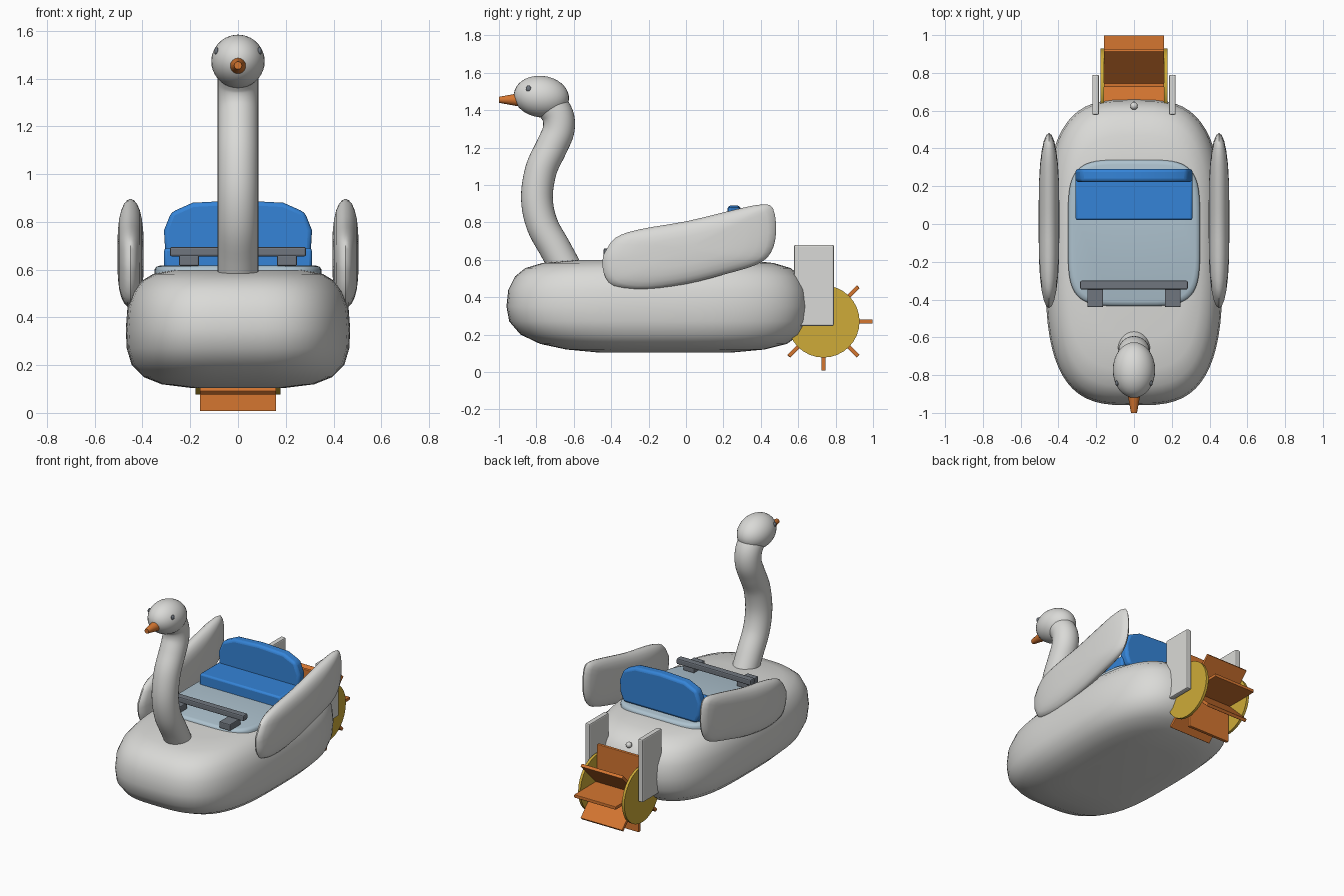
import bpy, bmesh, math
from mathutils import Vector, Matrix

if "Cube" in bpy.data.objects:
    bpy.data.objects.remove(bpy.data.objects["Cube"], do_unlink=True)


def material(name, rgb):
    m = bpy.data.materials.new(name)
    m.use_nodes = True
    m.diffuse_color = (*rgb, 1)
    m.node_tree.nodes["Principled BSDF"].inputs["Base Color"].default_value = (*rgb, 1)
    return m


WHITE = material("soft white", (0.70, 0.70, 0.68))
BLUE = material("seat blue", (0.035, 0.23, 0.68))
PALE = material("pale blue", (0.42, 0.54, 0.62))
ORANGE = material("orange", (0.66, 0.18, 0.03))
YELLOW = material("golden yellow", (0.62, 0.41, 0.04))
GREY = material("slate grey", (0.16, 0.18, 0.21))


def finish(name, bm, mat, smooth=None, bevel=0, segments=2):
    bmesh.ops.recalc_face_normals(bm, faces=bm.faces)
    me = bpy.data.meshes.new(name)
    bm.to_mesh(me)
    bm.free()
    me.materials.append(mat)
    ob = bpy.data.objects.new(name, me)
    bpy.context.collection.objects.link(ob)
    if bevel:
        mod = ob.modifiers.new("rounding", "BEVEL")
        mod.width, mod.segments = bevel, segments
        mod.limit_method = "ANGLE"
    if smooth:
        bpy.ops.object.select_all(action="DESELECT")
        ob.select_set(True)
        bpy.context.view_layer.objects.active = ob
        bpy.ops.object.shade_smooth_by_angle(angle=math.radians(smooth))
    return ob


def loft(name, rings, mat, smooth=40, **kw):
    bm = bmesh.new()
    loops = [[bm.verts.new(p) for p in ring] for ring in rings]
    for a, b in zip(loops, loops[1:]):
        for i in range(len(a)):
            j = (i + 1) % len(a)
            bm.faces.new((a[i], a[j], b[j], b[i]))
    bm.faces.new(loops[0])
    bm.faces.new(loops[-1])
    return finish(name, bm, mat, smooth, **kw)


def box(name, lo, hi, mat, **kw):
    bm = bmesh.new()
    lo, hi = Vector(lo), Vector(hi)
    bmesh.ops.create_cube(bm, size=1, matrix=Matrix.Translation((lo + hi) / 2)
                          @ Matrix.Diagonal((*(hi - lo), 1)))
    return finish(name, bm, mat, **kw)


def ball(name, centre, radii, mat, tilt=0):
    bm = bmesh.new()
    bmesh.ops.create_uvsphere(bm, u_segments=32, v_segments=18, radius=1,
                              matrix=Matrix.Translation(centre) @ Matrix.Rotation(tilt, 4, "X")
                              @ Matrix.Diagonal((*radii, 1)))
    return finish(name, bm, mat, 60)


def cone(name, centre, r1, r2, depth, axis_turn, mat, sides=24):
    bm = bmesh.new()
    bmesh.ops.create_cone(bm, cap_ends=True, segments=sides, radius1=r1, radius2=r2, depth=depth,
                          matrix=Matrix.Translation(centre) @ axis_turn)
    return finish(name, bm, mat, 40)


def oval(z, half, front, back, power, n=64):
    """Rounded rectangular outline at one height."""
    ring = []
    for i in range(n):
        c, s = math.cos(math.tau * i / n), math.sin(math.tau * i / n)
        ring.append((half * math.copysign(abs(c) ** (2 / power), c),
                     (front + back) / 2 + (back - front) / 2
                     * math.copysign(abs(s) ** (2 / power), s), z))
    return ring


def spline(points, steps=5):
    """Catmull-Rom curve through 2D points."""
    p = [Vector(q) for q in points]
    p = [2 * p[0] - p[1]] + p + [2 * p[-1] - p[-2]]
    out = []
    for a, b, c, d in zip(p, p[1:], p[2:], p[3:]):
        for k in range(steps):
            t = k / steps
            out.append(0.5 * (2 * b + (c - a) * t + (2 * a - 5 * b + 4 * c - d) * t * t
                              + (3 * b - a - 3 * c + d) * t ** 3))
    return out + [p[-2]]


# Hull: outlines stacked from keel to deck (height, half width, front, back)
hull = [(.105, .20, -.48, .26), (.12, .32, -.64, .42), (.15, .395, -.78, .54),
        (.20, .445, -.885, .61), (.27, .466, -.945, .65), (.35, .47, -.96, .66),
        (.44, .463, -.95, .65), (.51, .437, -.915, .615), (.555, .40, -.86, .56),
        (.582, .355, -.77, .47), (.598, .28, -.6, .33)]
loft("hull", [oval(*level, 3.2) for level in hull], WHITE, 60)

# Cockpit floor
loft("cockpit_floor", [oval(z, .35 - i, -.435 + i, .34 - i, 4.5)
                       for z, i in ((.57, 0), (.6, 0), (.612, .008), (.617, .025))], PALE)

# Bench
box("seat_cushion", (-.31, .02, .6), (.31, .25, .69), BLUE, bevel=.012, smooth=40)
half_back = [(.28, .62), (.305, .68), (.31, .765), (.28, .84), (.19, .88)]
outline = half_back + [(0, .89)] + [(-x, z) for x, z in reversed(half_back)]
loft("seat_back", [[(x, y, z) for x, z in outline] for y in (.222, .292)], BLUE, 40,
     bevel=.018, segments=3)

# Hand rail and its feet
box("hand_rail", (-.285, -.347, .655), (.285, -.3, .695), GREY, bevel=.008)
for side, s in (("left", 1), ("right", -1)):
    box(side + "_rail_foot", (s * .205 - .042, -.44, .615), (s * .205 + .042, -.32, .66),
        GREY, bevel=.006)

# Wings: side outline shrunk towards both faces
wing = spline([(-.445, .62), (-.44, .53), (-.385, .46), (-.22, .44), (0, .47), (.2, .52),
               (.38, .575), (.455, .64), (.482, .75), (.465, .875), (.4, .895), (.25, .865),
               (0, .805), (-.25, .762), (-.38, .715), (-.445, .62)], 3)[:-1]
mid = Vector((.01, .66))
for side, s in (("left", 1), ("right", -1)):
    rings = []
    for k in range(-6, 7):
        a = k / 6 * math.pi / 2
        size = max(math.cos(a), 0) ** .75 * .88 + .12
        rings.append([(s * .45 + .055 * math.sin(a), *(mid + (p - mid) * size)) for p in wing])
    loft(side + "_wing", rings, WHITE, 50)

# Neck: round tube swept along a curve
path = spline([(-.635, .54), (-.70, .66), (-.77, .79), (-.797, .93), (-.775, 1.08),
               (-.72, 1.2), (-.682, 1.29), (-.685, 1.37), (-.73, 1.44)])
rings = []
for i, p in enumerate(path):
    d = (path[min(i + 1, len(path) - 1)] - path[max(i - 1, 0)]).normalized()
    rings.append([(.085 * math.cos(a), p.x + .085 * d.y * math.sin(a),
                   p.y - .085 * d.x * math.sin(a))
                  for a in (math.tau * k / 32 for k in range(32))])
loft("neck", rings, WHITE, 50)

# Head, beak and eyes
ball("head", (0, -.773, 1.472), (.112, .148, .111), WHITE, tilt=-.12)
cone("beak", (0, -.945, 1.455), .036, .016, .11, Matrix.Rotation(math.pi / 2, 4, "X"), ORANGE)
for side, s in (("left", 1), ("right", -1)):
    ball(side + "_eye", (s * .09, -.842, 1.515), (.009, .014, .016), GREY)

# Stern knob
ball("stern_knob", (0, .625, .525), (.02, .02, .02), WHITE)

# Paddle wheel with its supports
hub = Vector((0, .735, .27))
for side, s in (("left", 1), ("right", -1)):
    box(side + "_wheel_support", (s * .203 - .018, .578, .245), (s * .203 + .018, .79, .68),
        WHITE, bevel=.008)
    cone(side + "_wheel_disc", hub + Vector((s * .168, 0, 0)), .193, .193, .018,
         Matrix.Rotation(math.pi / 2, 4, "Y"), YELLOW, 32)
for k in range(8):
    paddle = box("paddle_%d" % (k + 1), (-.16, 0, -.011), (.16, .263, .011), ORANGE, bevel=.004)
    paddle.location = hub
    paddle.rotation_euler.x = k * math.pi / 4
